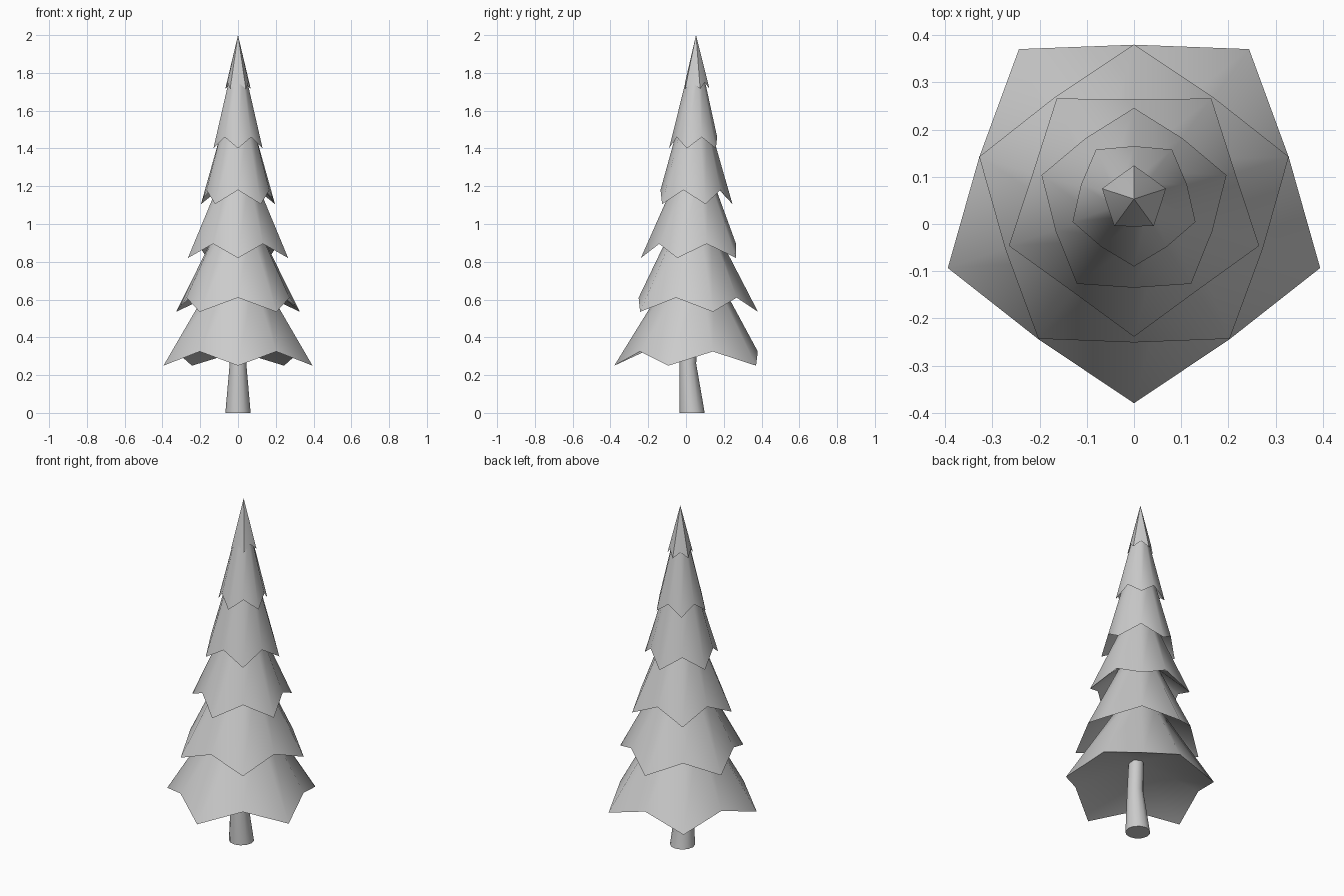
import bpy, bmesh
from math import sin, cos, pi, radians

if "Cube" in bpy.data.objects:
    bpy.data.objects.remove(bpy.data.objects["Cube"])


def ring(bm, n, cy, r_even, z_even, r_odd, z_odd, shift=0):
    """Ring of n points that alternates between two radii and heights."""
    verts = []
    for i in range(n):
        a = 2 * pi * i / n - pi / 2
        even = (i + shift) % 2 == 0
        r, z = (r_even, z_even) if even else (r_odd, z_odd)
        verts.append(bm.verts.new((r * cos(a), cy + r * sin(a), z)))
    return verts


def bridge(bm, a, b):
    n = len(a)
    for i in range(n):
        j = (i + 1) % n
        bm.faces.new((a[i], a[j], b[j], b[i]))


def fan(bm, loop, point):
    tip = bm.verts.new(point)
    for i in range(len(loop)):
        bm.faces.new((loop[i], loop[(i + 1) % len(loop)], tip))


def finish(bm, name, angle):
    bmesh.ops.recalc_face_normals(bm, faces=bm.faces[:])
    mesh = bpy.data.meshes.new(name)
    bm.to_mesh(mesh)
    bm.free()
    obj = bpy.data.objects.new(name, mesh)
    bpy.context.collection.objects.link(obj)
    bpy.ops.object.select_all(action='DESELECT')
    obj.select_set(True)
    bpy.context.view_layer.objects.active = obj
    bpy.ops.object.shade_smooth_by_angle(angle=radians(angle))


# Branch tiers: centre y, tip radius, tip z, notch radius, notch z, top radius, top z
tiers = [
    (0.035, 0.415, 0.25, 0.345, 0.325, 0.140, 0.70),
    (0.036, 0.345, 0.535, 0.287, 0.61, 0.117, 0.97),
    (0.040, 0.279, 0.82, 0.225, 0.895, 0.096, 1.24),
    (0.040, 0.206, 1.105, 0.175, 1.18, 0.084, 1.52),
    (0.047, 0.137, 1.40, 0.118, 1.46, 0.043, 1.79),
    (0.053, 0.071, 1.715, 0.058, 1.75, 0, 2.0),
]
bm = bmesh.new()
previous = None
for k, (cy, rt, zt, rn, zn, top_r, top_z) in enumerate(tiers):
    rim = ring(bm, 10, cy, rt, zt, rn, zn, shift=k)
    # underside
    if previous:
        bridge(bm, previous, rim)
    else:
        fan(bm, rim, (0, 0.03, 0.44))
    # sloping outer side, ending in a point on the last tier
    if top_r:
        previous = ring(bm, 10, cy + 0.003, top_r, top_z, top_r, top_z)
        bridge(bm, rim, previous)
    else:
        fan(bm, rim, (0, 0.053, top_z))
finish(bm, "branches", 45)

# Bent trunk
bm = bmesh.new()
sections = [(0.032, 0.067, 0), (0.010, 0.044, 0.26), (0.02, 0.04, 0.48)]
rings = [ring(bm, 12, cy, r, z, r, z) for cy, r, z in sections]
for a, b in zip(rings, rings[1:]):
    bridge(bm, a, b)
bm.faces.new(rings[0])
bm.faces.new(rings[-1])
finish(bm, "trunk", 40)
